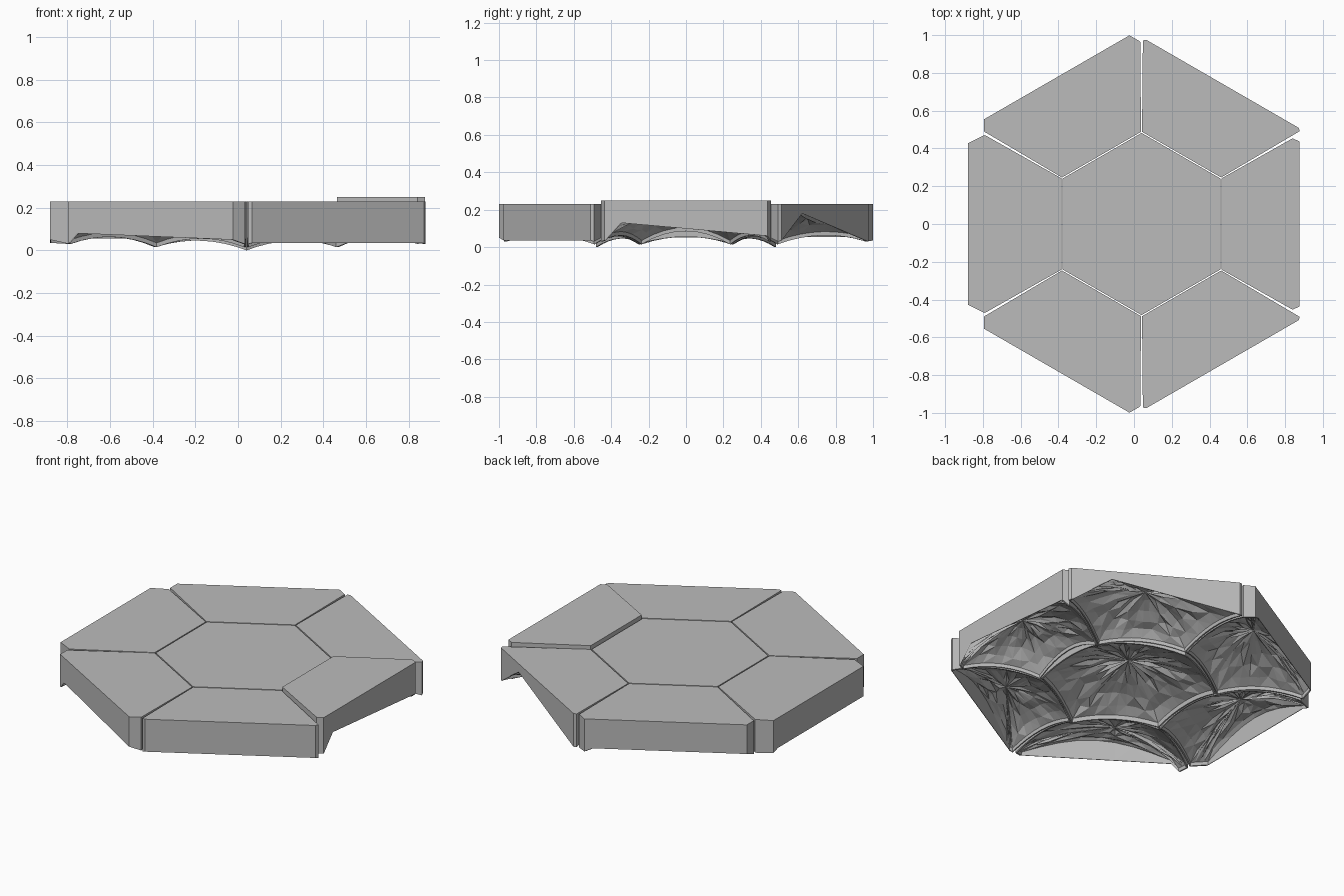
import bpy, bmesh, math, random
from mathutils import Vector

random.seed(4)
cube = bpy.data.objects.get("Cube")
if cube:
    bpy.data.objects.remove(cube)

stone = bpy.data.materials.new("stone_grey")
stone.use_nodes = True
stone.diffuse_color = (0.5, 0.5, 0.5, 1)
stone.node_tree.nodes["Principled BSDF"].inputs["Base Color"].default_value = (0.5, 0.5, 0.5, 1)

CENTRE = Vector((0.04, 0))
SLOPE = math.tan(math.pi / 6)
STEPS = 8


def divide(a, b, arch):
    """Points along one lower edge, raised in the middle by arch."""
    result = []
    for i in range(STEPS):
        f = i / STEPS
        p = a.lerp(b, f)
        p.z += arch * 4 * f * (1 - f)
        result.append(p)
    return result


def slab(name, rim, lifts, top, peak):
    """Flat-topped slab with thin hanging walls and a rough domed hollow below."""
    bm = bmesh.new()
    n = len(rim)
    mid = sum((Vector((p.x, p.y, 0)) for p in rim), Vector()) / n

    def ring(f, heights):
        return [bm.verts.new((p.x + (mid.x - p.x) * f, p.y + (mid.y - p.y) * f, z))
                for p, z in zip(rim, heights)]

    low = [p.z for p in rim]
    base = [p.z + lift for p, lift in zip(rim, lifts)]
    rings = [ring(0, [top] * n), ring(0, low), ring(0.02, low), ring(0.025, base)]
    for f in (0.15, 0.32, 0.52, 0.75):
        rings.append(ring(f, [b + (peak - b) * (1 - (1 - f) ** 2) + random.uniform(-0.012, 0.012)
                              for b in base]))
    bm.faces.new(rings[0])
    for k, (a, b) in enumerate(zip(rings, rings[1:])):
        for i in range(n):
            j = (i + 1) % n
            if k < 2:
                bm.faces.new((a[i], a[j], b[j], b[i]))
            elif (i + k) % 2:
                bm.faces.new((a[i], a[j], b[j]))
                bm.faces.new((a[i], b[j], b[i]))
            else:
                bm.faces.new((a[i], a[j], b[i]))
                bm.faces.new((a[j], b[j], b[i]))
    hub = bm.verts.new((mid.x, mid.y, peak))
    for i in range(n):
        bm.faces.new((rings[-1][i], rings[-1][(i + 1) % n], hub))
    bmesh.ops.recalc_face_normals(bm, faces=bm.faces)
    mesh = bpy.data.meshes.new(name)
    bm.to_mesh(mesh)
    bm.free()
    mesh.materials.append(stone)
    bpy.context.collection.objects.link(bpy.data.objects.new(name, mesh))


# Hexagonal middle slab
corners = []
for k in range(6):
    angle = math.radians(30 + 60 * k)
    z = 0 if k in (1, 4) else 0.02
    corners.append(Vector((CENTRE.x + 0.482 * math.cos(angle), 0.482 * math.sin(angle), z)))
rim = [p for k in range(6) for p in divide(corners[k], corners[(k + 1) % 6], 0.035)]
slab("centre_slab", rim, [0.025] * len(rim), 0.23, 0.18)

# Surrounding slabs: angle, outer distance, joint end, outer half width,
# outer lower edge (peak position, peak height, end height), top, is the outer wall closed
SLABS = {
    "left_slab": (0, 0.835, 0.80, 0.437, 0.1, 0.13, 0.06, 0.25, False),
    "back_left_slab": (60, 0.857, 0.845, 0.465, 0.24, 0.18, 0.03, 0.23, False),
    "back_right_slab": (120, 0.897, 0.84, 0.444, 0.05, 0.055, 0.055, 0.23, True),
    "right_slab": (180, 0.92, 0.83, 0.427, 0.05, 0.05, 0.05, 0.23, True),
    "front_right_slab": (240, 0.897, 0.84, 0.444, 0.05, 0.08, 0.05, 0.23, True),
    "front_left_slab": (300, 0.857, 0.845, 0.465, 0.05, 0.035, 0.035, 0.23, True),
}
for name, (deg, outer, joint, half, at, high, end, top, closed) in SLABS.items():
    c, s = math.cos(math.radians(deg)), math.sin(math.radians(deg))

    def place(d, w, z):
        return Vector((CENTRE.x + d * c - w * s, d * s + w * c, z))

    inner, side = 0.424 * SLOPE - 0.003, joint * SLOPE - 0.008
    raise_in = 0.07 if top > 0.24 else 0.04
    pts = [place(0.424, -inner, 0.015), place(joint, -side, 0.03), place(outer, -half, 0.035),
           place(outer, half * (2 * at - 1), high), place(outer, half, end),
           place(joint, side, 0.03), place(0.424, inner, 0.015)]
    arches = [0.04, 0, 0, 0, 0, 0.04, raise_in]
    rim, lifts = [], []
    for k, arch in enumerate(arches):
        rim += divide(pts[k], pts[(k + 1) % len(pts)], arch)
        for i in range(STEPS):
            bulge = math.sin(math.pi * i / STEPS)
            lifts.append(0.02 + (0.1 * bulge if closed and k == 3 else 0))
    slab(name, rim, lifts, top, 0.19)
